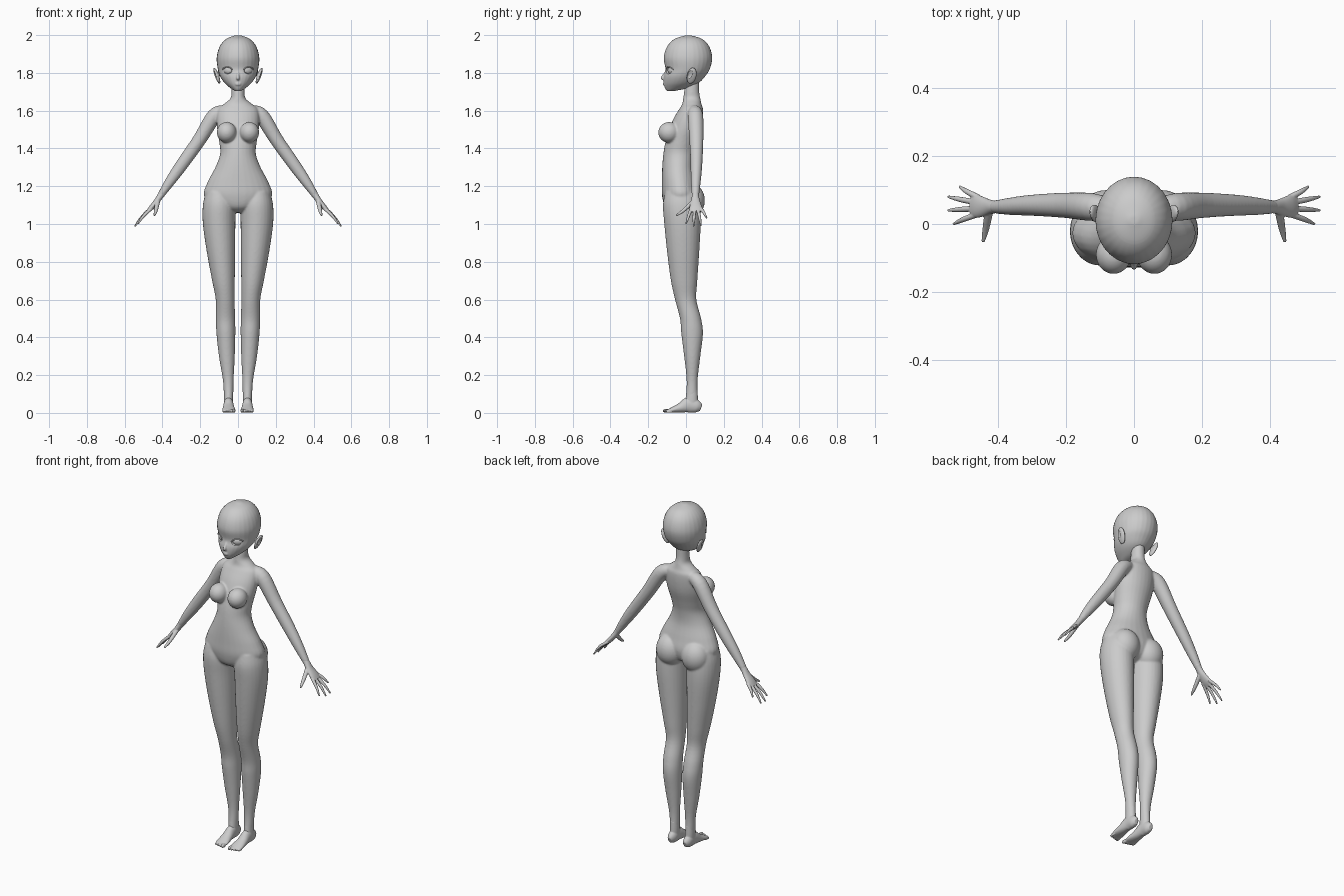
import bpy, bmesh, math
from mathutils import Matrix, Vector, Euler

cube = bpy.data.objects.get("Cube")
if cube:
    bpy.data.objects.remove(cube)

X, Y = Vector((1, 0, 0)), Vector((0, 1, 0))
SIDES = (1, -1)


def material(name, value):
    mat = bpy.data.materials.new(name)
    mat.use_nodes = True
    colour = (value, value, value, 1)
    mat.diffuse_color = colour
    mat.node_tree.nodes["Principled BSDF"].inputs["Base Color"].default_value = colour
    return mat


GREY = material("clay grey", 0.6)


def refine(rows, steps=5):
    """Smooth interpolation through rows of section values."""
    rows = [Vector(r) for r in rows]
    out = []
    for i in range(len(rows) - 1):
        a, b = rows[i], rows[i + 1]
        before, after = rows[max(i - 1, 0)], rows[min(i + 2, len(rows) - 1)]
        for k in range(steps):
            t = k / steps
            ta, tb = (b - before) / 2, (after - a) / 2
            out.append(a * (2*t**3 - 3*t**2 + 1) + ta * (t**3 - 2*t**2 + t)
                       + b * (3*t**2 - 2*t**3) + tb * (t**3 - t**2))
    return out + [rows[-1]]


def loft(bm, rows, side=X, level=False, s=1, segments=28):
    """Skin elliptical sections given as x, y, z, side radius, other radius."""
    rows = refine(rows)
    rings = []
    for i, row in enumerate(rows):
        centre = Vector(row[:3])
        u, v = X, Y
        if not level:
            ahead, behind = rows[min(i + 1, len(rows) - 1)], rows[max(i - 1, 0)]
            d = (Vector(ahead[:3]) - Vector(behind[:3])).normalized()
            u = (side - d * side.dot(d)).normalized()
            v = d.cross(u)
        ring = []
        for k in range(segments):
            a = math.tau * k / segments
            p = centre + u * row[3] * math.cos(a) + v * row[4] * math.sin(a)
            ring.append(bm.verts.new((p.x * s, p.y, p.z)))
        rings.append(ring)
    for low, high in zip(rings, rings[1:]):
        for k in range(segments):
            n = (k + 1) % segments
            bm.faces.new((low[k], low[n], high[n], high[k]))
    bm.faces.new(rings[0][::-1])
    bm.faces.new(rings[-1])


def stack(bm, rows, s=1):
    """Level sections given as z, centre x, half width, front y, back y."""
    loft(bm, [(cx, (f + b) / 2, z, w, (b - f) / 2) for z, cx, w, f, b in rows],
         level=True, s=s)


def ball(bm, centre, size, turn=(0, 0, 0)):
    rot = Euler([math.radians(a) for a in turn]).to_matrix().to_4x4()
    m = Matrix.Translation(centre) @ rot @ Matrix.Diagonal((*size, 1))
    bmesh.ops.create_uvsphere(bm, u_segments=28, v_segments=18, radius=1, matrix=m)


def finish(name, bm, voxel=0, smooth=0):
    bmesh.ops.recalc_face_normals(bm, faces=bm.faces)
    for f in bm.faces:
        f.smooth = True
    mesh = bpy.data.meshes.new(name)
    bm.to_mesh(mesh)
    bm.free()
    mesh.materials.append(GREY)
    ob = bpy.data.objects.new(name, mesh)
    bpy.context.collection.objects.link(ob)
    if voxel:
        blend = ob.modifiers.new("blend", 'REMESH')
        blend.mode = 'VOXEL'
        blend.voxel_size = voxel
        blend.use_smooth_shade = True
        soft = ob.modifiers.new("soften", 'SMOOTH')
        soft.factor = 0.5
        soft.iterations = smooth
    return ob


# Body: torso and neck, with legs and arms blended in
bm = bmesh.new()
stack(bm, [(1.77, 0, .034, .0, .07), (1.7, 0, .035, -.01, .07), (1.665, 0, .04, -.015, .076),
           (1.635, 0, .075, -.02, .082), (1.61, 0, .105, -.035, .09),
           (1.56, 0, .113, -.065, .09), (1.5, 0, .11, -.09, .082),
           (1.43, 0, .099, -.11, .062), (1.37, 0, .095, -.12, .048),
           (1.3, 0, .12, -.126, .045), (1.22, 0, .162, -.128, .062),
           (1.15, 0, .18, -.127, .075), (1.09, 0, .12, -.11, .055), (1.06, 0, .03, -.07, 0)])
for s in SIDES:
    # Leg
    stack(bm, [(1.17, .1, .07, -.11, .06), (1.1, .1, .086, -.122, .075), (1, .1, .086, -.115, .078),
               (.85, .09, .075, -.1, .07), (.7, .077, .06, -.08, .06), (.6, .068, .05, -.058, .055),
               (.5, .066, .051, -.032, .08), (.42, .064, .05, -.025, .09),
               (.3, .059, .042, -.01, .076), (.18, .052, .029, .003, .062),
               (.1, .05, .025, 0, .062), (.04, .05, .024, -.01, .068)], s)
    # Arm
    loft(bm, [(.07, .045, 1.6, .03, .03), (.125, .05, 1.572, .041, .04), (.205, .055, 1.445, .037, .036),
              (.3, .055, 1.31, .031, .033), (.36, .052, 1.225, .026, .027),
              (.41, .05, 1.15, .019, .018)], Y, s=s)
    # Chest and seat forms
    ball(bm, (.06 * s, -.09, 1.485), (.052, .057, .055))
    ball(bm, (.082 * s, .025, 1.125), (.08, .075, .09))
finish("body", bm, .005, 9)

# Hands: palm, thumb and four fingers
bm = bmesh.new()
FINGERS = [(.03, .53, .0, 1.0), (.046, .546, .04, .987),
           (.062, .546, .08, .99), (.077, .512, .11, 1.03)]
for s in SIDES:
    loft(bm, [(.395, .051, 1.17, .02, .019), (.412, .05, 1.147, .019, .017), (.432, .05, 1.118, .025, .015),
              (.46, .052, 1.085, .034, .013), (.478, .054, 1.066, .03, .008)], Y, s=s)
    loft(bm, [(.425, .04, 1.12, .013, .012), (.435, -.015, 1.07, .01, .009),
              (.443, -.052, 1.045, .005, .005)], X, s=s, segments=14)
    for root, x, y, z in FINGERS:
        a, b = Vector((.455, root, 1.085)), Vector((x, y, z))
        mid = a.lerp(b, .55) + Vector((.004, 0, .004))
        loft(bm, [(*a, .009, .009), (*mid, .008, .008), (*b, .004, .004)], Y, s=s, segments=14)
finish("hands", bm, .0025, 4)

# Feet: arch, heel and toes
bm = bmesh.new()
for s in SIDES:
    loft(bm, [(.05, .08, .026, .012, .018), (.05, .058, .034, .024, .033), (.05, .015, .042, .026, .041),
              (.05, -.03, .027, .03, .026), (.048, -.075, .015, .035, .014),
              (.048, -.098, .01, .031, .008)], X, s=s)
    loft(bm, [(.05, .032, .13, .024, .029), (.05, .032, .08, .025, .031),
              (.05, .03, .03, .024, .034)], X, s=s)
    for i in range(5):
        size = .011 - .001 * i
        ball(bm, ((.022 + .0135 * i) * s, -.104 + .004 * i, size), (size * .75, .02, size))
finish("feet", bm, .003, 5)

# Head: skull and face, nose, mouth and ears
bm = bmesh.new()
stack(bm, [(1.703, 0, .014, -.1, -.07), (1.718, 0, .038, -.111, .005), (1.745, 0, .07, -.118, .065),
           (1.78, 0, .094, -.118, .1), (1.82, 0, .107, -.109, .126), (1.88, 0, .113, -.118, .139),
           (1.94, 0, .097, -.1, .123), (1.98, 0, .062, -.06, .085), (1.999, 0, .014, 0, .024)])
loft(bm, [(0, -.1, 1.815, .006, .006), (0, -.116, 1.785, .008, .01),
          (0, -.126, 1.772, .009, .009), (0, -.114, 1.763, .007, .004)], segments=14)
for z in (1.737, 1.744):
    ball(bm, (0, -.114, z), (.016, .009, .0035))
for s in SIDES:
    ball(bm, (.112 * s, .03, 1.785), (.011, .026, .047), (-12, 20 * s, 0))
head = finish("head", bm, .004, 5)

# Ear hollows and eye sockets cut from the head
bm = bmesh.new()
for s in SIDES:
    ball(bm, (.057 * s, -.094, 1.813), (.029, .016, .018), (0, 0, 32 * s))
    ball(bm, (.126 * s, .02, 1.795), (.006, .014, .026), (-12, 20 * s, 0))
cutter = finish("socket_cutter", bm)
cutter.hide_render = True
cutter.hide_viewport = True
cut = head.modifiers.new("sockets", 'BOOLEAN')
cut.operation = 'DIFFERENCE'
cut.object = cutter

# Eyeballs, upper lids and brows of lash
bm = bmesh.new()
for s in SIDES:
    ball(bm, (.053 * s, -.078, 1.813), (.028, .014, .02), (0, 0, 32 * s))
finish("eyes", bm)

bm = bmesh.new()
for s in SIDES:
    rows = []
    for k in range(7):
        a = math.radians(10 + 160 * k / 6)
        x = .057 + .026 * math.cos(a)
        y = .008 - .1185 * math.sqrt(1 - (x / .108) ** 2)
        rows.append((x, y, 1.813 + .018 * math.sin(a), .003, .003))
    loft(bm, rows, Y, s=s, segments=10)
finish("upper_lids", bm)
